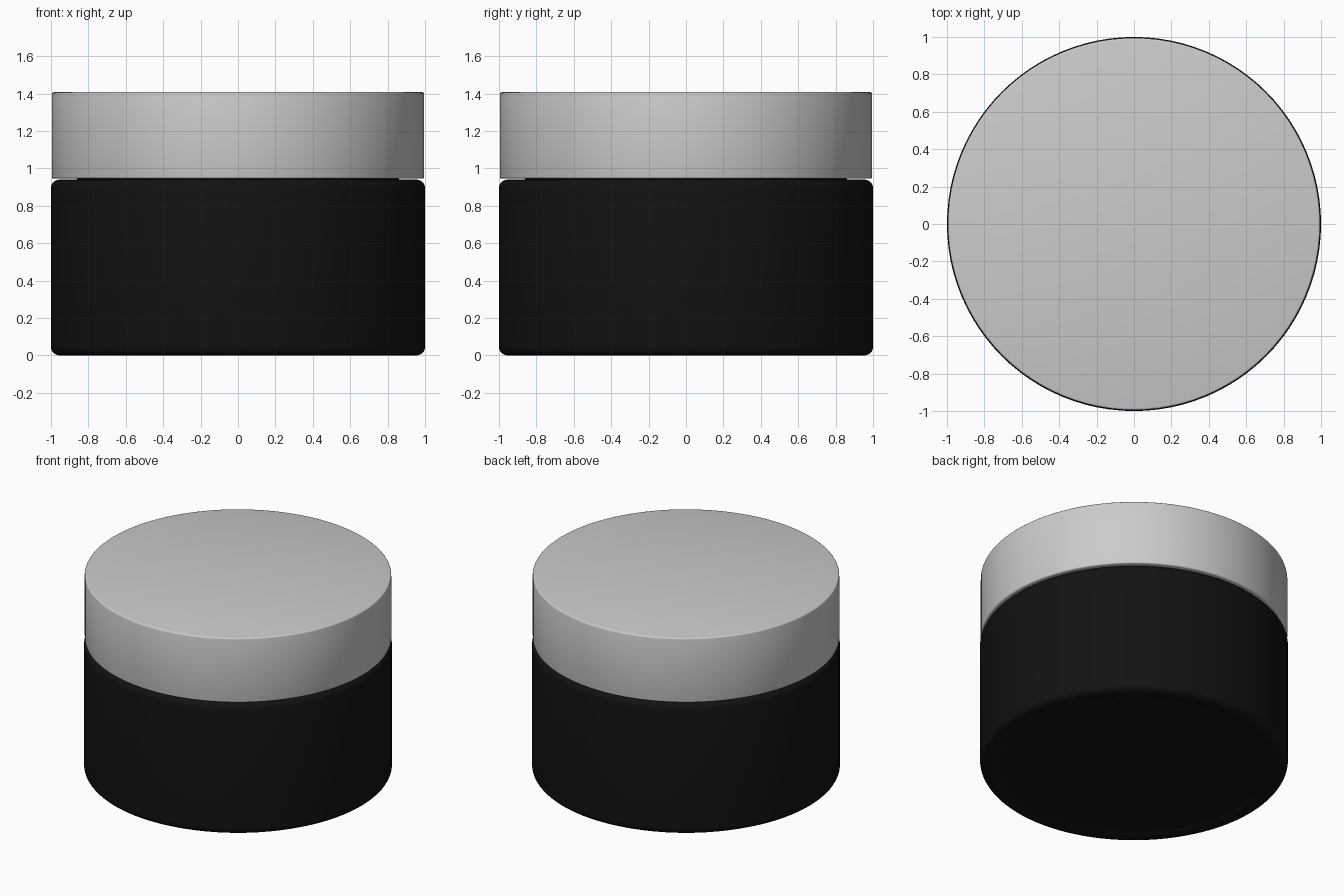
import bpy, bmesh, math

if "Cube" in bpy.data.objects:
    bpy.data.objects.remove(bpy.data.objects["Cube"])

SEGMENTS = 96


def arc(cx, cz, r, a0, a1, n=5):
    """Points of a rounded corner in the (radius, height) plane."""
    return [(cx + r * math.cos(math.radians(a0 + (a1 - a0) * i / n)),
             cz + r * math.sin(math.radians(a0 + (a1 - a0) * i / n)))
            for i in range(n + 1)]


def lathe(name, profile, color=None):
    """Spin a profile that starts and ends on the z axis."""
    bm = bmesh.new()
    verts = [bm.verts.new((r, 0, z)) for r, z in profile]
    edges = [bm.edges.new(pair) for pair in zip(verts, verts[1:])]
    bmesh.ops.spin(bm, geom=verts + edges, cent=(0, 0, 0), axis=(0, 0, 1),
                   angle=math.tau, steps=SEGMENTS, use_duplicate=False)
    bmesh.ops.remove_doubles(bm, verts=bm.verts, dist=1e-5)
    bmesh.ops.recalc_face_normals(bm, faces=bm.faces)
    mesh = bpy.data.meshes.new(name)
    bm.to_mesh(mesh)
    bm.free()
    obj = bpy.data.objects.new(name, mesh)
    bpy.context.collection.objects.link(obj)
    if color:
        mat = bpy.data.materials.new(name + "_material")
        mat.diffuse_color = color
        mat.use_nodes = True
        mat.node_tree.nodes["Principled BSDF"].inputs["Base Color"].default_value = mat.diffuse_color
        mesh.materials.append(mat)
    bpy.ops.object.select_all(action='DESELECT')
    obj.select_set(True)
    bpy.context.view_layer.objects.active = obj
    bpy.ops.object.shade_smooth_by_angle(angle=math.radians(35))
    return obj


# Black jar body: shallow recessed base, rounded corners, neck hidden in the lid
lathe("jar_body",
      [(0, 0.015), (0.87, 0.015), (0.89, 0.01), (0.91, 0)]
      + arc(0.955, 0.045, 0.045, -90, 0)
      + arc(0.955, 0.895, 0.045, 0, 90)
      + [(0.86, 0.94), (0.86, 1.30), (0, 1.30)],
      (0.006, 0.006, 0.006, 1))

# Grey lid: hollow cap with finely bevelled rims
lathe("lid",
      [(0, 1.33), (0.90, 1.33), (0.90, 0.945)]
      + arc(0.985, 0.955, 0.01, -90, 0, 3)
      + arc(0.985, 1.397, 0.01, 0, 90, 3)
      + [(0, 1.407)])
